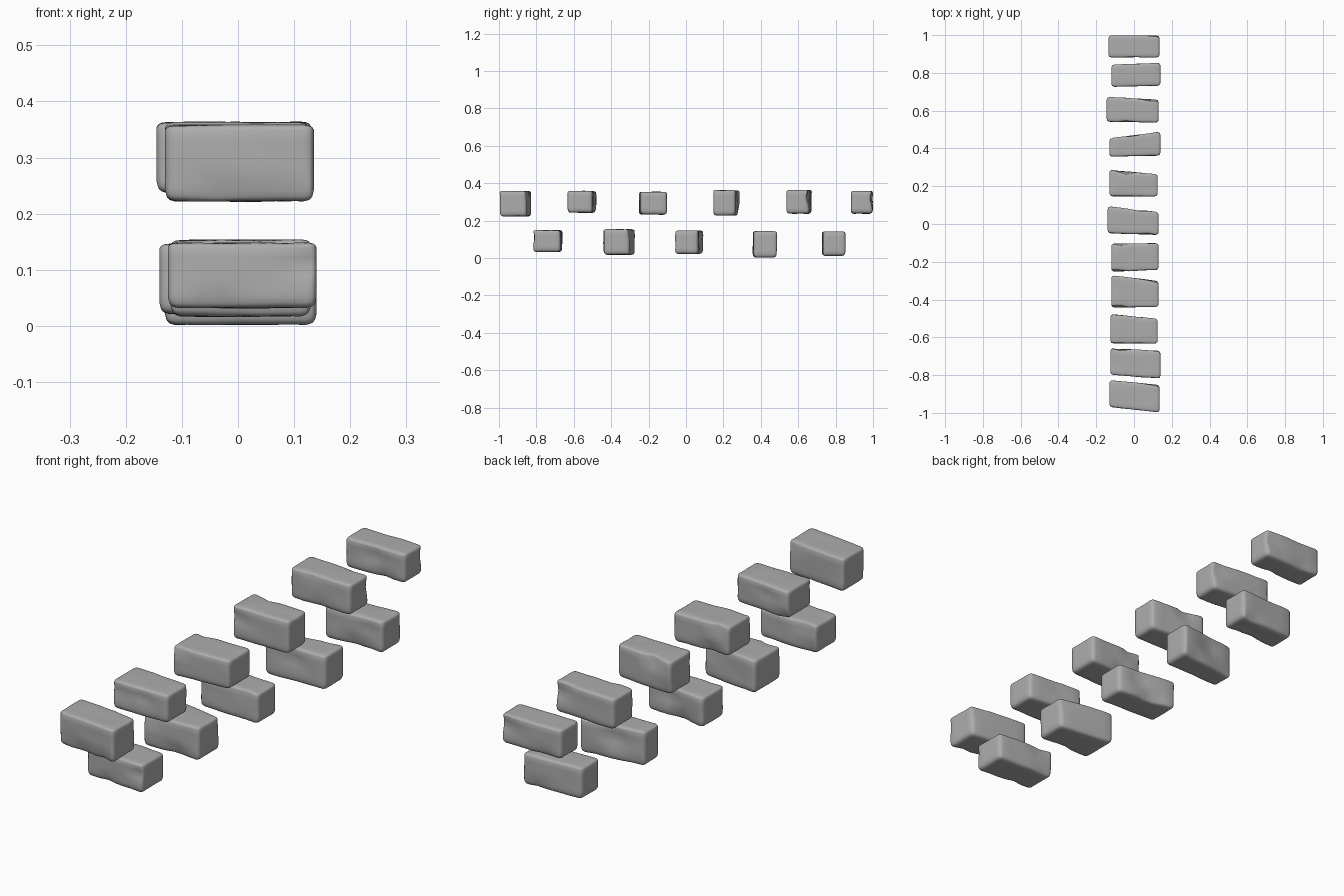
import bpy, bmesh, math, random
from mathutils import Vector, noise

cube = bpy.data.objects.get("Cube")
if cube:
    bpy.data.objects.remove(cube, do_unlink=True)

random.seed(7)

# Worn grey stone
stone = bpy.data.materials.new("grey_stone")
stone.use_nodes = True
grey = (0.42, 0.42, 0.42, 1)
stone.diffuse_color = grey
stone.node_tree.nodes["Principled BSDF"].inputs["Base Color"].default_value = grey

# Plan of every block: x range, z range, then y of front edge and back edge (left end, right end)
UPPER = [
    (-.13, .135, .22, .36, -.97, -1, -.825, -.85),
    (-.125, .125, .24, .36, -.635, -.635, -.475, -.5),
    (-.12, .13, .23, .355, -.255, -.245, -.1, -.1),
    (-.13, .125, .225, .365, .145, .145, .29, .265),
    (-.145, .13, .235, .365, .54, .535, .675, .66),
    (-.135, .135, .235, .36, .88, .88, 1, 1),
]
LOWER = [
    (-.125, .14, .03, .15, -.8, -.82, -.655, -.67),
    (-.12, .13, .015, .155, -.445, -.44, -.27, -.3),
    (-.14, .13, .02, .148, -.05, -.06, .095, .065),
    (-.13, .14, 0, .145, .355, .36, .455, .49),
    (-.12, .14, .01, .143, .725, .73, .845, .855),
]


def level(u, half, r):
    """Spread the grid so its outer rings fall inside the rounded edge."""
    a = abs(u)
    if a < .61:
        d = a / .6 * (half - r)
    elif a < .9:
        d = half - r * .4
    else:
        d = half
    return math.copysign(d, u)


def rounded(p, half, radii):
    """Pull a point of a box onto the box with rounded edges."""
    inner = Vector([max(r - h, min(h - r, c)) for c, h, r in zip(p, half, radii)])
    d = Vector([(c - i) / r for c, i, r in zip(p, inner, radii)])
    if d.length > 0:
        d.normalize()
    return inner + Vector([c * r for c, r in zip(d, radii)])


def add_block(name, spec):
    x0, x1, z0, z1, lf, rf, lb, rb = spec
    half = Vector(((x1 - x0) / 2, (lb + rb - lf - rf) / 4, (z1 - z0) / 2))
    bm = bmesh.new()
    bmesh.ops.create_cube(bm, size=2)
    bmesh.ops.subdivide_edges(bm, edges=bm.edges[:], cuts=9, use_grid_fill=True)

    # Worn hollows along the upright faces
    chips = []
    for i in range(4):
        side = random.choice((-1, 1))
        centre = Vector((random.uniform(-.9, .9) * half.x, side * half.y,
                         random.choice((-.8, .8, .3)) * half.z))
        chips.append((centre, random.uniform(.02, .035), random.uniform(.006, .014)))
    offset = Vector((random.uniform(0, 50), random.uniform(0, 50), 0))

    for v in bm.verts:
        radii = (.018, .016, .009 if v.co.z > 0 else .02)
        p = Vector([level(c, h, r) for c, h, r in zip(v.co, half, radii)])
        p = rounded(p, half, radii)
        # Lean and unevenness, always inward from the overall size
        wear = .5 + .5 * noise.noise(p * 14 + offset)
        p.y *= 1 - .06 * wear
        p.z -= math.copysign(.004 * wear, p.z)
        for centre, size, depth in chips:
            fall = math.exp(-((p - centre).length / size) ** 2)
            p.y -= math.copysign(depth * fall, centre.y)
        # Skew the block to its front and back edges
        t = (p.x / half.x + 1) / 2
        front, back = lf + (rf - lf) * t, lb + (rb - lb) * t
        s = (p.y / half.y + 1) / 2
        v.co = ((x0 + x1) / 2 + p.x, front + (back - front) * s, (z0 + z1) / 2 + p.z)

    bmesh.ops.recalc_face_normals(bm, faces=bm.faces[:])
    for f in bm.faces:
        f.smooth = True
    mesh = bpy.data.meshes.new(name)
    bm.to_mesh(mesh)
    bm.free()
    mesh.materials.append(stone)
    obj = bpy.data.objects.new(name, mesh)
    bpy.context.collection.objects.link(obj)


# Two staggered rows of blocks
for row, specs in (("upper", UPPER), ("lower", LOWER)):
    for i, spec in enumerate(specs):
        add_block(f"{row}_stone_block_{i + 1}", spec)
